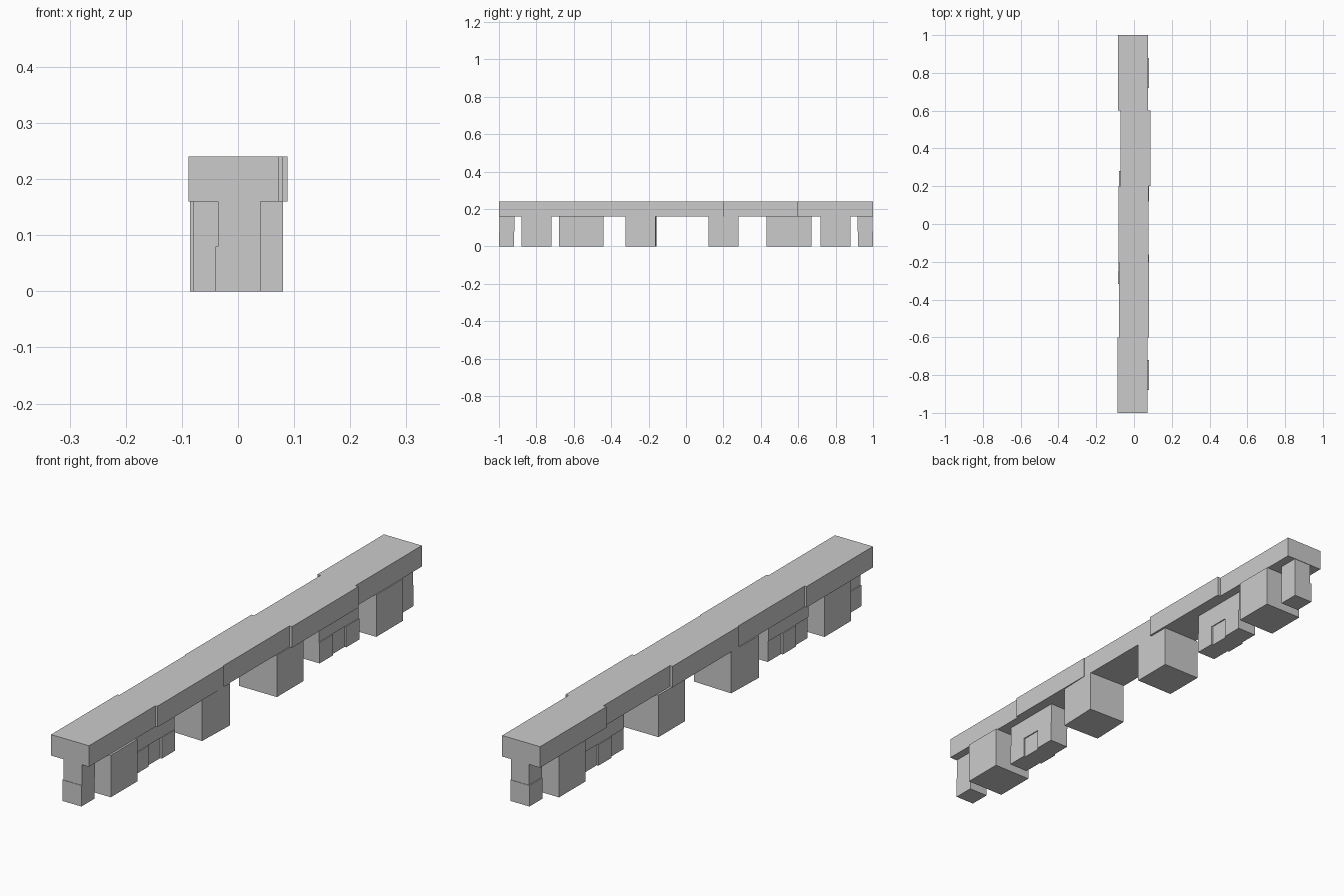
import bpy
import math

if "Cube" in bpy.data.objects:
    bpy.data.objects.remove(bpy.data.objects["Cube"])

grey = bpy.data.materials.new("light_grey")
grey.diffuse_color = (0.6, 0.6, 0.6, 1)
grey.use_nodes = True
grey.node_tree.nodes["Principled BSDF"].inputs["Base Color"].default_value = grey.diffuse_color


def block(name, centre, size, turn=0.0):
    """Plain box, turned slightly about z as if placed by hand."""
    bpy.ops.mesh.primitive_cube_add(size=1, location=centre, rotation=(0, 0, math.radians(turn)))
    ob = bpy.context.object
    ob.name = name
    ob.scale = size
    bpy.ops.object.transform_apply(location=False, rotation=False, scale=True)
    ob.data.materials.append(grey)
    return ob


# Five top slabs, each nudged sideways
for y, x in ((-0.8, -0.008), (-0.4, 0.0), (0.0, -0.003), (0.4, 0.008), (0.8, -0.005)):
    block("top_slab", (x, y, 0.2), (0.16, 0.4, 0.08))

# Large supporting cubes
for y, x, turn in ((-0.8, 0, 0), (-0.24, -0.003, -2), (0.2, 0, 0), (0.8, -0.001, 0)):
    block("large_cube", (x, y, 0.08), (0.16, 0.16, 0.16), turn)

# Small cubes stacked in pairs at both ends
for y in (-0.96, 0.96):
    block("end_cube_lower", (0, y, 0.04), (0.08, 0.08, 0.08))
    block("end_cube_upper", (0.002, y * 0.998, 0.12), (0.076, 0.08, 0.08))

# Short beams carried on three small cubes, the middle one set back
for y in (-0.56, 0.55):
    block("short_beam", (0, y, 0.12), (0.08, 0.24, 0.08))
    for i, x in ((-1, 0.003), (0, -0.004), (1, 0.003)):
        block("small_cube", (x, y + 0.08 * i, 0.04), (0.08, 0.08, 0.08))
